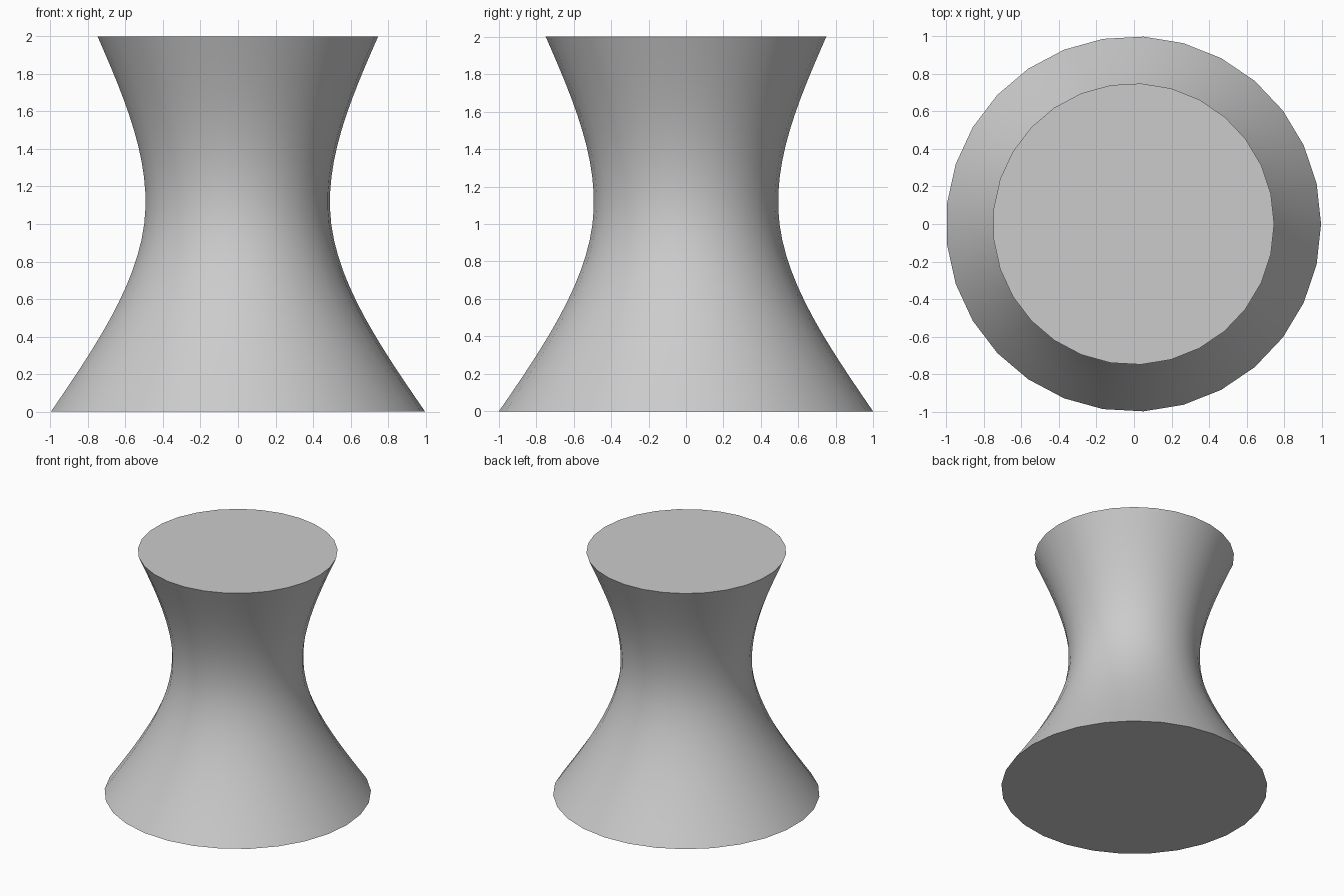
import bpy, bmesh, math

if "Cube" in bpy.data.objects:
    bpy.data.objects.remove(bpy.data.objects["Cube"])

SIDES, RINGS = 29, 24


# Waisted profile: smooth spline through radii 1.0, 0.5 and 0.75
def radius(z):
    s = z if z < 1 else 2 - z
    end = 1.0 if z < 1 else 0.75
    slope = -0.6875 if z < 1 else -0.4375
    return end + slope * s + 0.1875 * s ** 3


# Stacked rings joined into a lathe-like body with flat caps
bm = bmesh.new()
shift = (1 - math.cos(math.pi / SIDES)) / 2
rings = []
for i in range(RINGS + 1):
    z = 2 * i / RINGS
    r = radius(z)
    rings.append([bm.verts.new((r * math.cos(math.tau * k / SIDES) - shift,
                                r * math.sin(math.tau * k / SIDES), z))
                  for k in range(SIDES)])
for low, high in zip(rings, rings[1:]):
    for k in range(SIDES):
        n = (k + 1) % SIDES
        bm.faces.new((low[k], low[n], high[n], high[k]))
bm.faces.new(rings[0][::-1])
bm.faces.new(rings[-1])

mesh = bpy.data.meshes.new("waisted_body")
bm.to_mesh(mesh)
bm.free()
body = bpy.data.objects.new("waisted_body", mesh)
bpy.context.collection.objects.link(body)

# Smooth side, crisp cap rims
bpy.context.view_layer.objects.active = body
body.select_set(True)
bpy.ops.object.shade_smooth_by_angle(angle=math.radians(30))
